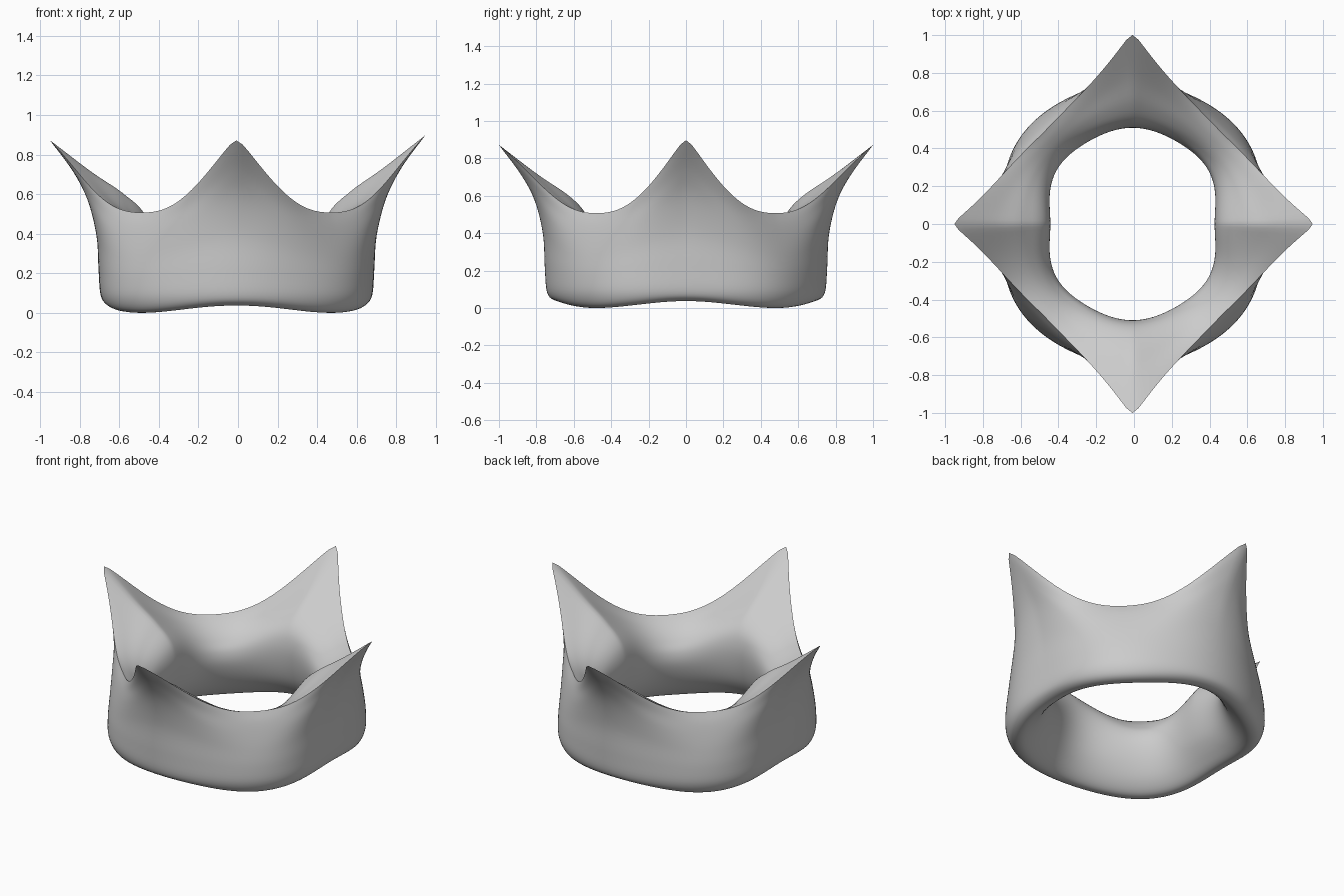
import bpy, bmesh, math
from mathutils import Vector

if "Cube" in bpy.data.objects:
    bpy.data.objects.remove(bpy.data.objects["Cube"])

COLUMNS = 192   # multiple of 8, so tips and valleys land on a column
STEPS = 5       # smoothing steps between profile points

# Wall cross-section from the rim, down the outside, under, and up the inside:
# (radius at tip, z at tip, radius at valley, z at valley, rim sharpness)
SECTION = [
    (1.00, 0.875, 0.675, 0.51, 1.0),
    (0.885, 0.72, 0.70, 0.45, 0.85),
    (0.81, 0.58, 0.722, 0.37, 0.55),
    (0.765, 0.40, 0.74, 0.28, 0.2),
    (0.755, 0.22, 0.752, 0.18, 0.0),
    (0.745, 0.095, 0.75, 0.08, 0.0),
    (0.715, 0.05, 0.715, 0.015, 0.0),
    (0.66, 0.043, 0.65, 0.008, 0.0),
    (0.60, 0.09, 0.58, 0.07, 0.0),
    (0.545, 0.18, 0.525, 0.17, 0.0),
    (0.515, 0.30, 0.497, 0.27, 0.0),
    (0.512, 0.42, 0.503, 0.345, 0.05),
    (0.545, 0.52, 0.535, 0.40, 0.2),
    (0.635, 0.61, 0.575, 0.445, 0.45),
    (0.79, 0.715, 0.625, 0.483, 0.75),
    (1.00, 0.875, 0.675, 0.51, 1.0),
]


def smooth_section(points):
    """Catmull-Rom curve through the section points."""
    p = [Vector(q) for q in points]
    p = [2 * p[0] - p[1]] + p + [2 * p[-1] - p[-2]]
    out = []
    for i in range(1, len(p) - 2):
        a, b, c, d = p[i - 1:i + 3]
        for k in range(STEPS):
            t = k / STEPS
            out.append(0.5 * (2 * b + (c - a) * t + (2 * a - 5 * b + 4 * c - d) * t * t
                              + (3 * b - a - 3 * c + d) * t ** 3))
    return out     # the end equals the start, so the loop closes itself


def wall_point(s, ang):
    """Blend the tip and valley sections at one angle."""
    quarter = math.pi / 2
    phi = abs((ang + quarter / 2) % quarter - quarter / 2)
    phi = math.sqrt(phi * phi + 0.0004) - 0.02          # slightly rounded tip
    u = max(0.0, 1 - phi / (math.pi / 4))
    soft = 0.5 + 0.5 * math.cos(4 * ang)
    sharp = min(1.0, max(0.0, s[4]))
    # rim runs straight from valley to valley in plan, flicked out at the tip
    straight = (1 / math.cos(u * math.pi / 4) - 1) * 2.08 + 0.14 * u ** 8
    wr = soft + (straight - soft) * sharp
    wz = soft + (u ** 2.65 - soft) * sharp
    side = math.cos(ang) ** 2
    narrow = 0.058 + 0.017 * max(0.0, 1 - abs(s[0] - 0.51) / 0.1)
    r = s[2] + (s[0] - s[2]) * wr - narrow * side * wr  # narrower across x
    z = s[3] + (s[1] - s[3]) * wz
    lean = max(0.0, math.cos(ang)) ** 2 * sharp * wr    # right tip reaches a bit further
    return (r * math.cos(ang) - 0.008 + 0.012 * lean, r * math.sin(ang), z + 0.025 * lean)


# Crown ring with four flared points
bm = bmesh.new()
section = smooth_section(SECTION)
rows = [[bm.verts.new(wall_point(s, 2 * math.pi * j / COLUMNS)) for j in range(COLUMNS)]
        for s in section]
for i, row in enumerate(rows):
    nxt = rows[(i + 1) % len(rows)]
    for j in range(COLUMNS):
        k = (j + 1) % COLUMNS
        bm.faces.new((row[j], nxt[j], nxt[k], row[k]))
bmesh.ops.recalc_face_normals(bm, faces=bm.faces)
low = min(v.co.z for v in bm.verts)
bmesh.ops.translate(bm, verts=bm.verts, vec=(0, 0, -low))

mesh = bpy.data.meshes.new("crown_ring")
bm.to_mesh(mesh)
bm.free()
crown = bpy.data.objects.new("crown_ring", mesh)
bpy.context.collection.objects.link(crown)

grey = bpy.data.materials.new("plain_grey")
grey.diffuse_color = (0.6, 0.6, 0.6, 1)
grey.use_nodes = True
grey.node_tree.nodes["Principled BSDF"].inputs["Base Color"].default_value = grey.diffuse_color
mesh.materials.append(grey)

bpy.context.view_layer.objects.active = crown
crown.select_set(True)
bpy.ops.object.shade_smooth_by_angle(angle=math.radians(50))
